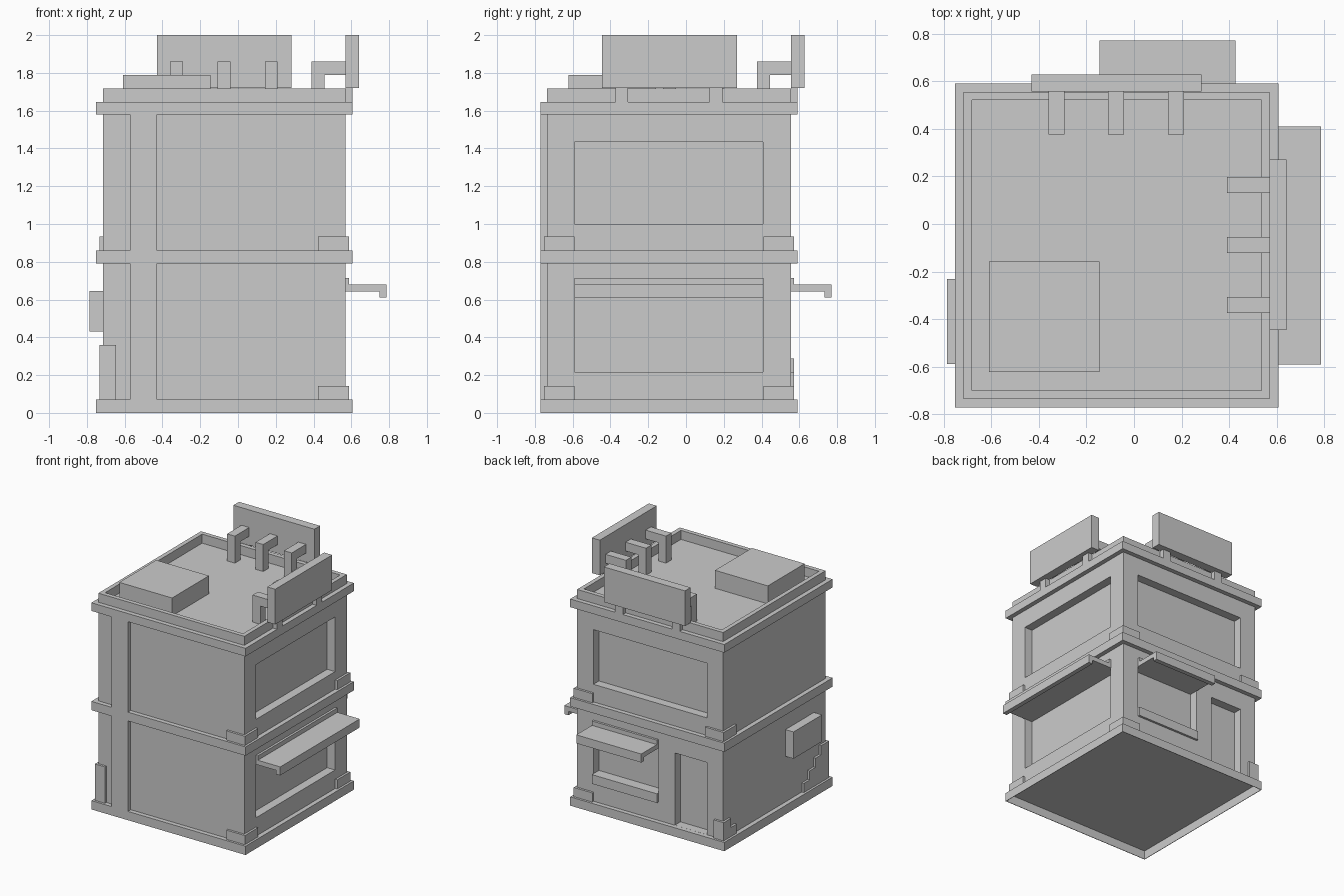
import bpy, bmesh

if "Cube" in bpy.data.objects:
    bpy.data.objects.remove(bpy.data.objects["Cube"])

# Wall planes of the main block
X0, X1, Y0, Y1 = -0.715, 0.57, -0.735, 0.555


def finish(name, bm):
    bmesh.ops.recalc_face_normals(bm, faces=bm.faces)
    me = bpy.data.meshes.new(name)
    bm.to_mesh(me)
    bm.free()
    ob = bpy.data.objects.new(name, me)
    bpy.context.collection.objects.link(ob)
    return ob


def prism(name, pts, axis, lo, hi):
    """Extrude a 2D outline along an axis."""
    place = {'x': lambda a, b, t: (t, a, b),
             'y': lambda a, b, t: (a, t, b),
             'z': lambda a, b, t: (a, b, t)}[axis]
    bm = bmesh.new()
    r0 = [bm.verts.new(place(a, b, lo)) for a, b in pts]
    r1 = [bm.verts.new(place(a, b, hi)) for a, b in pts]
    n = len(pts)
    bm.faces.new(r0)
    bm.faces.new(r1)
    for i in range(n):
        j = (i + 1) % n
        bm.faces.new((r0[i], r0[j], r1[j], r1[i]))
    return finish(name, bm)


def box(name, x0, x1, y0, y1, z0, z1):
    return prism(name, [(x0, y0), (x1, y0), (x1, y1), (x0, y1)], 'z', z0, z1)


# Building shell: rectangular rings (outset, height) with bands, parapet, hollow base
OUT, LIP = 0.036, 0.032
rings = [(LIP, .07), (LIP, 0), (OUT, 0), (OUT, .07), (0, .07), (0, .79),
         (OUT, .79), (OUT, .86), (0, .86), (0, 1.58), (OUT, 1.58),
         (OUT, 1.645), (0, 1.645), (0, 1.717), (-.035, 1.717), (-.035, 1.645)]
bm = bmesh.new()
loops = [[bm.verts.new(p) for p in ((X0 - o, Y0 - o, z), (X1 + o, Y0 - o, z),
                                    (X1 + o, Y1 + o, z), (X0 - o, Y1 + o, z))]
         for o, z in rings]
for a, b in zip(loops, loops[1:]):
    for i in range(4):
        j = (i + 1) % 4
        bm.faces.new((a[i], a[j], b[j], b[i]))
bm.faces.new(loops[0])
bm.faces.new(loops[-1])
shell = finish("building_shell", bm)

# Window and doorway recesses
D = 0.07
cuts = [(X1 - D, X1 + .02, -.59, .407, 1.0, 1.435),
        (X1 - D, X1 + .02, -.59, .407, .217, .645),
        (-.573, .427, Y1 - D, Y1 + .02, 1.0, 1.435),
        (-.145, .427, Y1 - D, Y1 + .02, .288, .645),
        (-.573, -.29, Y1 - D, Y1 + .02, .0705, .645)]
bpy.context.view_layer.objects.active = shell
for c in cuts:
    cutter = box("recess_cutter", *c)
    cutter.hide_render = True
    mod = shell.modifiers.new("recess", 'BOOLEAN')
    mod.operation, mod.solver, mod.object = 'DIFFERENCE', 'EXACT', cutter
    bpy.ops.object.modifier_apply(modifier=mod.name)
    bpy.data.objects.remove(cutter)

# Front pilaster, between the bands
for z0, z1 in ((.07, .79), (.86, 1.58)):
    box("front_pilaster", -.572, -.43, Y0 - OUT, Y0, z0, z1)

# Back window sill, wall box, roof unit
box("window_sill", -.145, .427, Y1, Y1 + .018, .215, .288)
box("wall_box", -.786, X0, -.588, -.23, .432, .645)
box("roof_unit", -.61, -.145, -.622, -.158, 1.645, 1.788)


# Awnings over the right and back lower windows
def awning(axis, w, lo, hi):
    pts = [(0, .643), (.178, .643), (.178, .612), (.215, .612), (.215, .68),
           (.018, .68), (.018, .715), (0, .715)]
    prism("awning", [(w + a, z) for a, z in pts], axis, lo, hi)


awning('y', X1, -.59, .41)
awning('x', Y1, -.145, .427)

# L-shaped corner blocks
T, L = 0.018, 0.146


def corner(cx, cy, sx, sy, z0, z1, lx=L, ly=L):
    pts = [(T, T), (-lx, T), (-lx, 0), (0, 0), (0, -ly), (T, -ly)]
    prism("corner_block", [(cx + sx * a, cy + sy * b) for a, b in pts], 'z', z0, z1)


for z in (.07, .86):
    for cy, sy in ((Y0, -1), (Y1, 1)):
        corner(X1, cy, 1, sy, z, z + .073)
corner(X0, Y1, -1, 1, .86, .933)


# Stepped corner blocks at the foot of the left wall
def stepped_corner(cy, sy, n, length):
    box("stepped_corner_face", X0 - T, X0 + .07, *sorted((cy, cy + sy * T)),
        .07, .07 + n * .0725)
    pts = [(cy, .07)]
    for i in range(n):
        y = cy - sy * (length - i * .073)
        pts += [(y, .07 + i * .0725), (y, .07 + (i + 1) * .0725)]
    pts.append((cy, .07 + n * .0725))
    prism("stepped_corner_side", pts, 'x', X0 - T, X0)


stepped_corner(Y1, 1, 2, .146)
stepped_corner(Y0, -1, 4, .3)

# Rooftop boards with bent brackets behind and short posts below
box("side_board", .57, .64, -.446, .27, 1.72, 2.0)
box("back_board", -.43, .284, .556, .627, 1.72, 2.0)
bracket = [(-.18, 1.645), (-.112, 1.645), (-.112, 1.79), (0, 1.79), (0, 1.86), (-.18, 1.86)]
for c in (-.34, -.088, .164):
    prism("side_bracket", [(.57 + a, z) for a, z in bracket], 'y', c - .034, c + .034)
for c in (-.325, -.075, .176):
    prism("back_bracket", [(.556 + a, z) for a, z in bracket], 'x', c - .034, c + .034)
for c in (-.34, .158):
    box("side_board_post", X1, X1 + OUT, c - .034, c + .034, 1.645, 1.72)
for c in (-.325, .176):
    box("back_board_post", c - .034, c + .034, Y1, Y1 + OUT, 1.645, 1.72)
